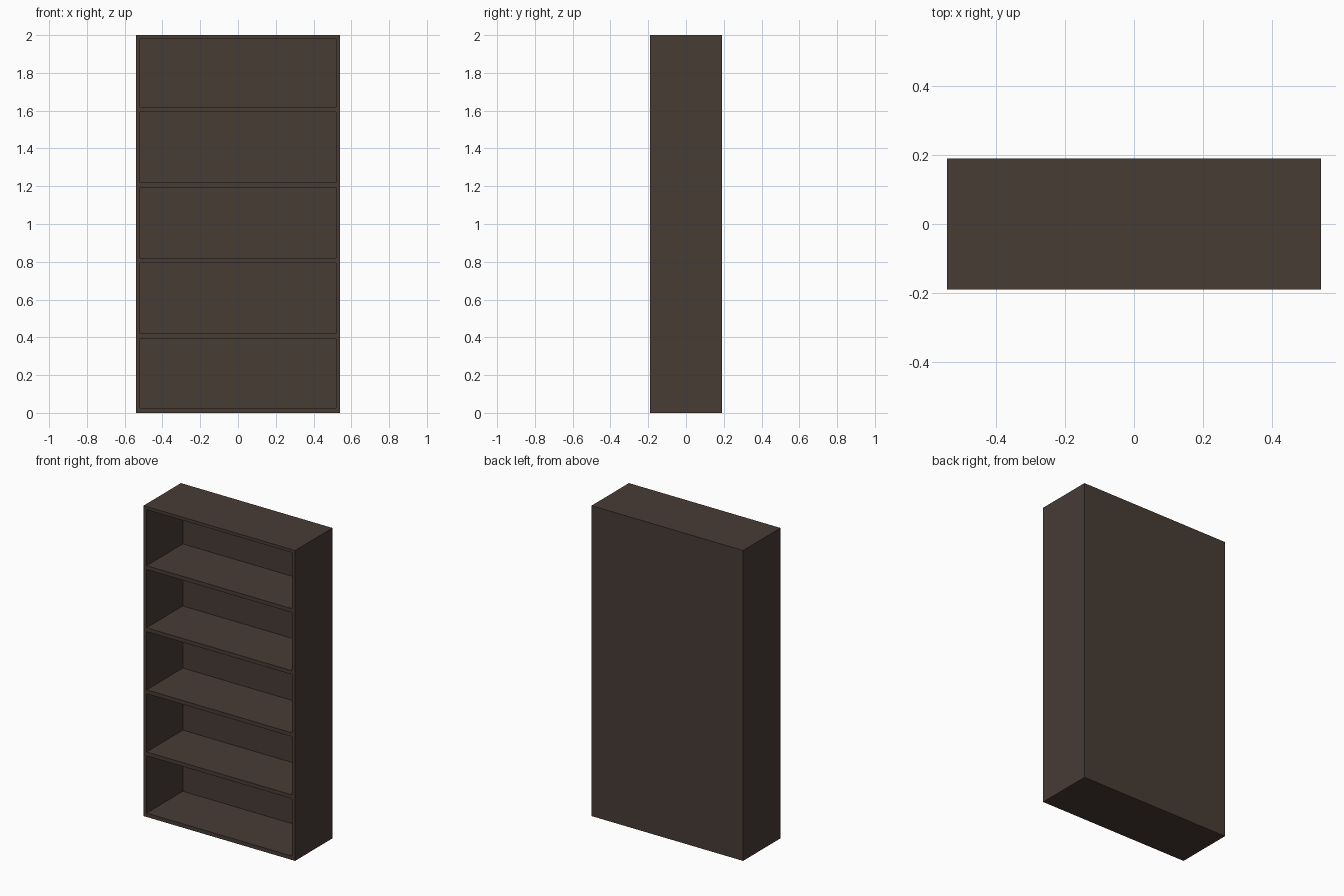
import bpy

if "Cube" in bpy.data.objects:
    bpy.data.objects.remove(bpy.data.objects["Cube"])

W, D, H = 1.08, 0.38, 2.0     # overall size
SIDE, BACK = 0.022, 0.012     # side and back panel thickness
BOARD, PITCH = 0.025, 0.4     # shelf thickness and spacing

wood = bpy.data.materials.new("dark_brown_wood")
wood.diffuse_color = (0.065, 0.045, 0.036, 1)
wood.use_nodes = True
wood.node_tree.nodes["Principled BSDF"].inputs["Base Color"].default_value = wood.diffuse_color


def board(name, lo, hi):
    """Box between two opposite corners."""
    x, y, z = zip(lo, hi)
    verts = [(a, b, c) for a in x for b in y for c in z]
    faces = [(0, 1, 3, 2), (4, 6, 7, 5), (0, 4, 5, 1),
             (2, 3, 7, 6), (0, 2, 6, 4), (1, 5, 7, 3)]
    mesh = bpy.data.meshes.new(name)
    mesh.from_pydata(verts, [], faces)
    mesh.materials.append(wood)
    obj = bpy.data.objects.new(name, mesh)
    bpy.context.collection.objects.link(obj)
    return obj


inner = W / 2 - SIDE
front, rear = -D / 2, D / 2 - BACK

# side panels, full height and full depth
board("left_side", (-W / 2, front, 0), (-inner, D / 2, H))
board("right_side", (inner, front, 0), (W / 2, D / 2, H))

# top and bottom boards between the sides
board("bottom_board", (-inner, front, 0), (inner, D / 2, BOARD))
board("top_board", (-inner, front, H - 0.02), (inner, D / 2, H))

# back panel
board("back_panel", (-inner, rear, BOARD), (inner, D / 2, H - 0.02))

# four inner shelves, flush with the front
for i in range(1, 5):
    z = PITCH * i + 0.019
    board(f"shelf_{i}", (-inner, front, z - BOARD), (inner, rear, z))
